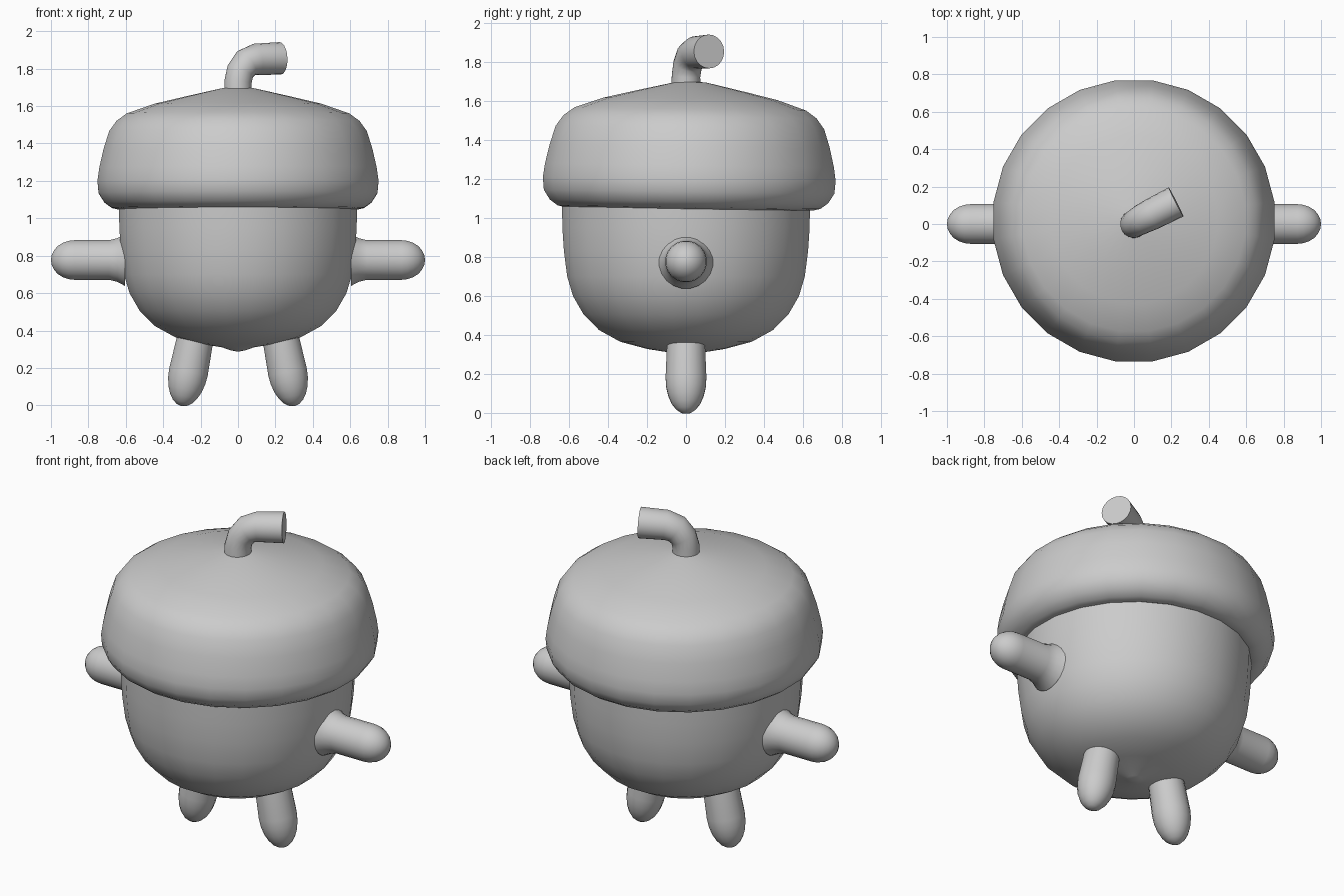
import bpy, bmesh, math
from mathutils import Matrix, Vector

if "Cube" in bpy.data.objects:
    bpy.data.objects.remove(bpy.data.objects["Cube"])

grey = bpy.data.materials.new("plain grey")
grey.diffuse_color = (0.6, 0.6, 0.6, 1)
grey.use_nodes = True
grey.node_tree.nodes["Principled BSDF"].inputs["Base Color"].default_value = grey.diffuse_color


def finish(bm, name, matrix=Matrix(), angle=50):
    bmesh.ops.remove_doubles(bm, verts=bm.verts, dist=1e-5)
    bmesh.ops.recalc_face_normals(bm, faces=bm.faces)
    mesh = bpy.data.meshes.new(name)
    bm.to_mesh(mesh)
    bm.free()
    mesh.transform(matrix)
    mesh.materials.append(grey)
    obj = bpy.data.objects.new(name, mesh)
    bpy.context.collection.objects.link(obj)
    bpy.ops.object.select_all(action='DESELECT')
    obj.select_set(True)
    bpy.context.view_layer.objects.active = obj
    bpy.ops.object.shade_smooth_by_angle(angle=math.radians(angle))
    return obj


def skin(bm, rings):
    for a, b in zip(rings, rings[1:]):
        n = len(a)
        for i in range(n):
            bm.faces.new((a[i], a[(i + 1) % n], b[(i + 1) % n], b[i]))


def lathe(name, profile, steps, matrix=Matrix()):
    """Turn (radius, height) points around local z."""
    bm = bmesh.new()
    rings = [[bm.verts.new((r * math.cos(t), r * math.sin(t), z))
              for t in (math.tau * (i + 0.5) / steps for i in range(steps))]
             for r, z in profile]
    skin(bm, rings)
    return finish(bm, name, matrix)


def dome(radius, start, length, n=6):
    """Rounded end of a limb."""
    return [(radius * math.cos(a), start + length * math.sin(a))
            for a in (math.pi / 2 * i / n for i in range(n + 1))]


def aim(origin, direction):
    rot = Vector(direction).to_track_quat('Z', 'Y').to_matrix().to_4x4()
    return Matrix.Translation(origin) @ rot


# Nut body with a small point underneath
lathe("body", [(0, 0.287), (0.04, 0.294), (0.085, 0.31), (0.2, 0.328),
               (0.34, 0.365), (0.45, 0.425), (0.53, 0.505), (0.585, 0.6),
               (0.615, 0.7), (0.632, 0.83), (0.64, 0.95), (0.642, 1.1)], 24)

# Cap, tipped very slightly backward
lathe("cap", [(0.0, 1.702), (0.08, 1.697), (0.28, 1.652), (0.45, 1.612),
              (0.6, 1.56), (0.655, 1.52), (0.695, 1.465), (0.725, 1.37),
              (0.748, 1.27), (0.758, 1.2), (0.752, 1.135), (0.72, 1.085),
              (0.68, 1.056), (0.64, 1.047), (0.6, 1.06)], 24,
      Matrix.Rotation(math.radians(-0.8), 4, 'X'))

# Arms and legs on both sides
for side, label in ((-1, "left"), (1, "right")):
    lathe(label + "_arm", [(0.14, 0.605), (0.118, 0.645), (0.107, 0.69)]
          + dome(0.107, 0.875, 0.125), 20,
          aim((0, 0, 0.777), (side, 0, 0)))
    lathe(label + "_leg", [(0.098, 0)] + dome(0.106, 0.2, 0.187), 20,
          aim((side * 0.225, 0, 0.375), (side * 0.075, 0, -0.37)))

# Bent stem with a flat cut end
path = [Vector(p) for p in ((0, 0, 1.66), (0, 0, 1.73), (0.012, 0.008, 1.785),
                            (0.045, 0.027, 1.83), (0.095, 0.052, 1.85),
                            (0.225, 0.118, 1.855))]
radii = (0.075, 0.074, 0.075, 0.08, 0.084, 0.087)
bm = bmesh.new()
rings = []
axis_y = Vector((-0.46, 0.89, 0)).normalized()
for i, (p, r) in enumerate(zip(path, radii)):
    along = (path[min(i + 1, 5)] - path[max(i - 1, 0)]).normalized()
    u = axis_y.cross(along).normalized()
    v = along.cross(u)
    rings.append([bm.verts.new(p + r * (u * math.cos(t) + v * math.sin(t)))
                  for t in (math.tau * k / 20 for k in range(20))])
skin(bm, rings)
bm.faces.new(rings[-1])
finish(bm, "stem")
